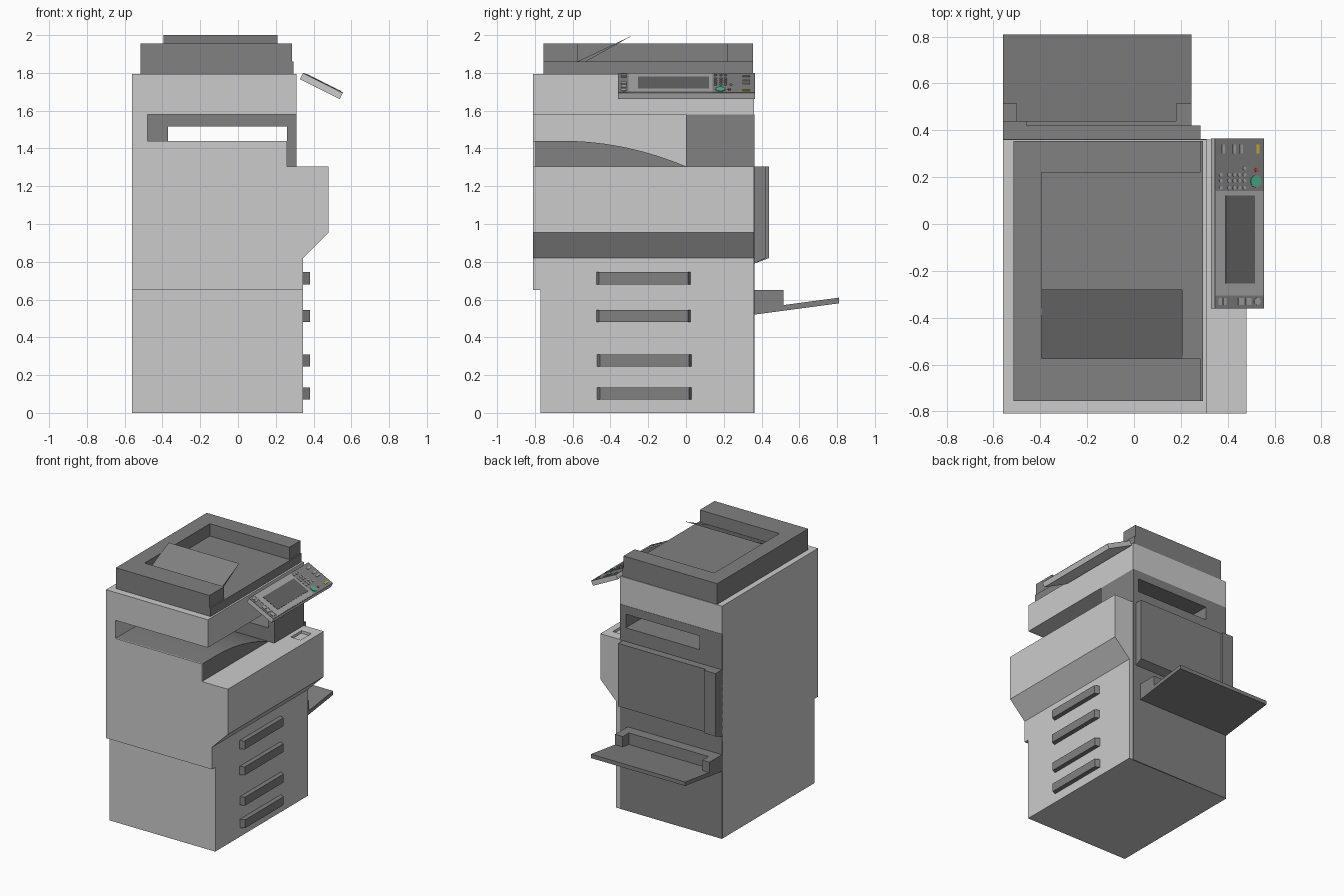
import bpy, bmesh, math
from mathutils import Matrix, Vector

if "Cube" in bpy.data.objects:
    bpy.data.objects.remove(bpy.data.objects["Cube"])


def material(name, rgb):
    m = bpy.data.materials.new(name)
    m.diffuse_color = (*rgb, 1)
    m.use_nodes = True
    m.node_tree.nodes["Principled BSDF"].inputs["Base Color"].default_value = m.diffuse_color
    return m


DARK = material("dark_grey", (0.22, 0.22, 0.22))
MID = material("mid_grey", (0.4, 0.4, 0.4))
SCREEN = material("screen_grey", (0.13, 0.13, 0.13))
GREEN = material("green", (0.08, 0.45, 0.3))
RED = material("red", (0.6, 0.06, 0.06))
YELLOW = material("yellow", (0.7, 0.5, 0.03))


def finish(name, bm, mat=None, matrix=None):
    bmesh.ops.recalc_face_normals(bm, faces=bm.faces)
    mesh = bpy.data.meshes.new(name)
    bm.to_mesh(mesh)
    bm.free()
    obj = bpy.data.objects.new(name, mesh)
    bpy.context.collection.objects.link(obj)
    if mat:
        mesh.materials.append(mat)
    if matrix:
        obj.matrix_world = matrix
    return obj


def prism(name, axis, pts, a, b, mat=None, matrix=None):
    """Extrude a 2D outline from a to b along the given axis."""
    place = {"x": lambda p, t: (t, p[0], p[1]),
             "y": lambda p, t: (p[0], t, p[1]),
             "z": lambda p, t: (p[0], p[1], t)}[axis]
    bm = bmesh.new()
    face = bm.faces.new([bm.verts.new(place(p, a)) for p in pts])
    ext = bmesh.ops.extrude_face_region(bm, geom=[face], use_keep_orig=True)
    moved = [v for v in ext["geom"] if isinstance(v, bmesh.types.BMVert)]
    bmesh.ops.translate(bm, verts=moved, vec=Vector(place((0, 0), b - a)))
    return finish(name, bm, mat, matrix)


def box(name, x, y, z, mat=None, matrix=None):
    outline = [(x[0], y[0]), (x[1], y[0]), (x[1], y[1]), (x[0], y[1])]
    return prism(name, "z", outline, z[0], z[1], mat, matrix)


def cut(objs, cutter):
    for o in objs:
        mod = o.modifiers.new("cut", "BOOLEAN")
        mod.object = cutter
        mod.solver = "EXACT"
        bpy.context.view_layer.objects.active = o
        bpy.ops.object.modifier_apply(modifier="cut")
    bpy.data.objects.remove(cutter)


# Cabinet: paper drawers below, engine with a side bulge above
box("drawer_cabinet", (-.56, .345), (-.77, .36), (0, .65))
engine = prism("engine_body", "y", [(-.56, .65), (.345, .65), (.345, .82), (.48, .955),
               (.48, 1.305), (-.56, 1.305)], -.81, .36)
cut([engine], box("recess_cutter", (.345, .43), (.15, .28), (1.285, 1.4)))
box("left_wall", (-.56, -.48), (-.81, .36), (1.305, 1.58))
box("scanner_body", (-.56, .31), (-.81, .36), (1.58, 1.795))

# Drawer handles with tapered ends
for i, (z0, y0) in enumerate([(.07, -.47), (.245, -.47), (.48, -.475), (.68, -.475)]):
    prism(f"drawer_handle_{i + 1}", "z", [(.345, y0), (.38, y0 + .015), (.38, y0 + .485),
          (.345, y0 + .5)], z0, z0 + .065, DARK)

# Output bay: curved tray, front lip, and rear block with a through slot
curve = [(-.65 + .65 * t / 12, 1.44 - .135 * (t / 12) ** 2) for t in range(12)]
prism("output_tray", "x", [(-.8, 1.305), (-.8, 1.44)] + curve + [(0, 1.305)], -.48, .26, DARK)
box("tray_front_lip", (-.48, .26), (-.81, -.8), (1.305, 1.44))
block = box("rear_block", (-.48, .31), (0, .358), (1.305, 1.58), DARK)
panel = box("back_panel", (-.56, .31), (.35, .362), (0, 1.58), DARK)
cut([block, panel], box("slot_cutter", (-.37, .26), (-.1, .5), (1.41, 1.515)))

# Rear door
door = [(.36, .79), (.42, .82), (.42, 1.305), (.36, 1.305)]
prism("rear_door", "x", door, -.46, .285, DARK)
prism("rear_door_edge", "x", [(.36, .79), (.44, .82), (.44, 1.305), (.36, 1.305)],
      -.56, -.46, DARK)

# Bypass tray
prism("bypass_board", "x", [(.36, .52), (.81, .58), (.81, .61), (.36, .55)], -.56, .245, DARK)
box("bypass_back", (-.56, .245), (.36, .44), (.54, .65), DARK)
for side, x in (("left", (-.56, -.5)), ("right", (.18, .245))):
    prism(f"bypass_cheek_{side}", "x", [(.44, .54), (.515, .55), (.515, .65), (.44, .65)],
          x[0], x[1], DARK)

# Document feeder lid: base, U-shaped rim and tilted paper flap
box("lid_base", (-.515, .295), (-.755, .355), (1.795, 1.86), DARK)
prism("lid_rim", "z", [(-.515, -.755), (.285, -.755), (.285, -.575), (-.395, -.575),
      (-.395, .22), (.285, .22), (.285, .355), (-.515, .355)], 1.86, 1.955, DARK)
prism("paper_flap", "x", [(-.575, 1.86), (-.28, 2.0), (-.53, 1.86)], -.395, .208, DARK)

# Control panel, built flat then tilted; u runs down the slope
tilt = math.atan2(.105, .21)
M = Matrix.Translation((.345, 0, 1.80)) @ Matrix.Rotation(tilt, 4, "Y")
C = math.cos(tilt)


def key(name, x, y, mat, h=.004):
    """Flat key given by its x range in the top view."""
    box(name, [(v - .345) / C for v in x], y, (0, h), mat, M)


def knob(name, x, y, r, mat):
    pts = [((x - .345) / C + r * math.cos(k * math.pi / 6), y + r * math.sin(k * math.pi / 6))
           for k in range(12)]
    prism(name, "z", pts, 0, .004, mat, M)


box("control_panel", (0, .235), (-.36, .365), (-.038, -.004), None, M)
box("control_face", (0, .235), (-.36, .365), (-.004, 0), DARK, M)
key("screen_frame", (.348, .552), (-.305, .14), MID, .002)
key("screen", (.39, .515), (-.255, .122), SCREEN)
for i, x in enumerate((.374, .42, .45)):
    key(f"top_key_{i + 1}", (x, x + .013), (.3, .34), MID)
key("yellow_key", (.522, .535), (.3, .34), YELLOW)
for i, (x, w) in enumerate(((.36, .013), (.38, .013), (.445, .022), (.477, .022))):
    key(f"bottom_key_{i + 1}", (x, x + w), (-.345, -.315), MID)
knob("bottom_knob", .526, -.33, .016, MID)
for r, y in enumerate((.155, .185, .21)):
    for c, x in enumerate((.37, .405, .427, .449, .471)):
        knob(f"number_key_{r + 1}_{c + 1}", x, y, .008, MID)
knob("clear_key", .471, .238, .008, MID)
knob("start_key", .52, .182, .026, GREEN)
knob("stop_key", .523, .23, .009, RED)
